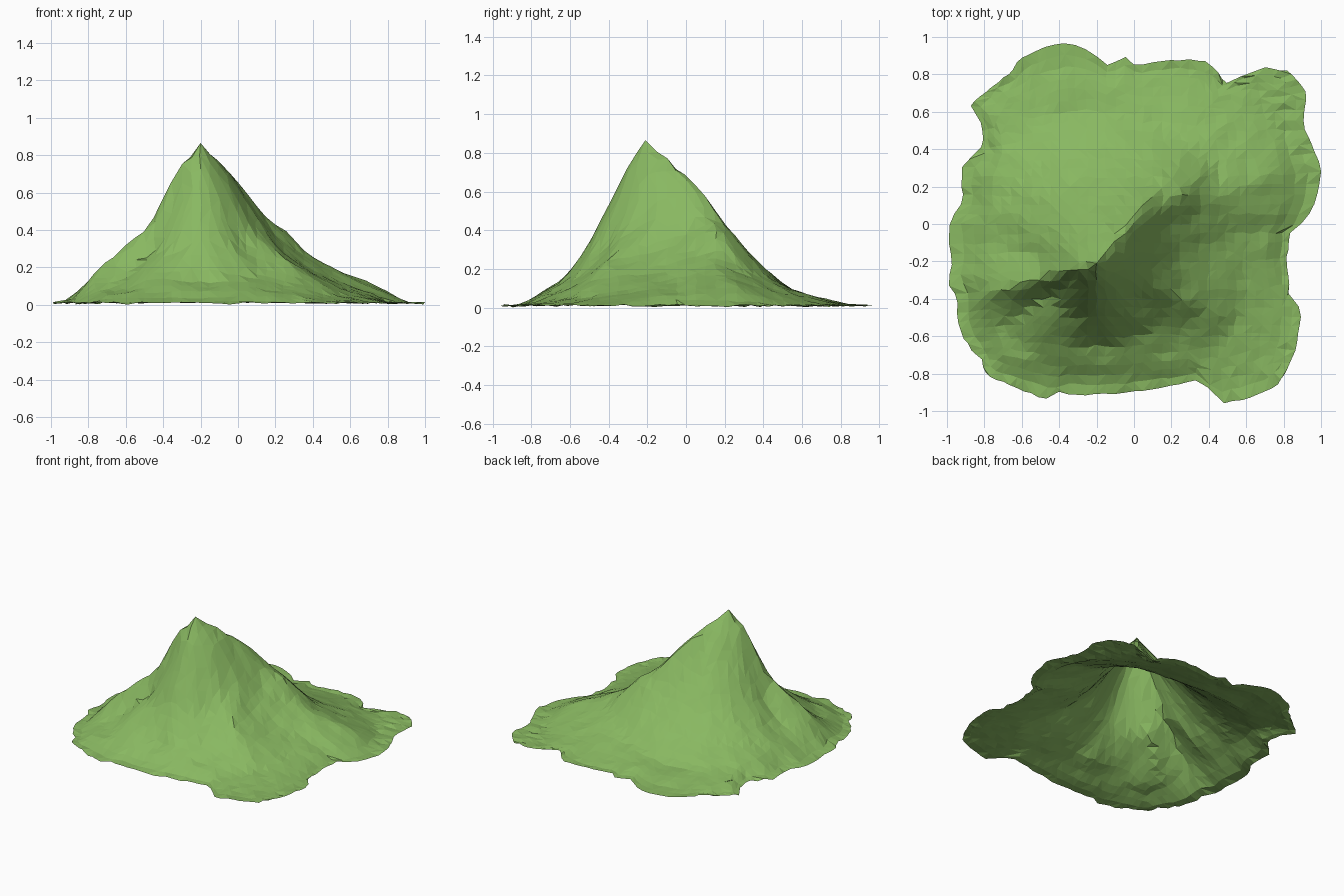
import bpy, bmesh, math, random
from mathutils import Vector, noise

random.seed(4)
cube = bpy.data.objects.get("Cube")
if cube:
    bpy.data.objects.remove(cube)

CELLS = 36
PEAK = Vector((-.2, -.21))
SUMMIT = .865

# Ragged ground outline, clockwise from the back right
OUTLINE = [
    (.92, .7), (.9, .52), (.95, .43), (1, .3), (.98, .15), (.9, 0), (.83, -.05),
    (.81, -.2), (.83, -.37), (.89, -.45), (.86, -.69), (.76, -.87), (.6, -.93),
    (.48, -.96), (.35, -.83), (.15, -.87), (.02, -.89), (-.18, -.91), (-.4, -.9),
    (-.45, -.94), (-.66, -.86), (-.78, -.81), (-.82, -.72), (-.91, -.62),
    (-.95, -.5), (-.94, -.4), (-1, -.32), (-.97, -.2), (-.99, 0), (-.91, .12),
    (-.92, .3), (-.8, .42), (-.82, .57), (-.88, .63), (-.66, .8), (-.61, .88),
    (-.47, .95), (-.38, .97), (-.25, .93), (-.12, .83), (-.07, .91), (.02, .84),
    (.38, .87), (.5, .75), (.7, .84), (.84, .81)]

# Slope heights at these distances from the summit, by compass angle
RADII = [0, .1, .2, .3, .45, .6, .8, 1, 1.25]
SLOPES = {
    0: (.73, .58, .43, .27, .17, .08, .03),
    12: (.75, .62, .47, .3, .19, .11, .05),
    27: (.77, .67, .53, .37, .28, .2, .13),
    40: (.79, .71, .61, .48, .4, .18, .09),
    51: (.79, .75, .67, .52, .36, .16, .07),
    68: (.77, .66, .54, .38, .25, .09, .04),
    90: (.74, .62, .5, .33, .19, .06, .03),
    135: (.71, .53, .4, .25, .15, .07, .03),
    172: (.74, .52, .33, .18, .09, .02, .01),
    184: (.76, .55, .36, .24, .12, .02, .01),
    196: (.77, .59, .41, .3, .16, .02, .01),
    214: (.73, .49, .29, .16, .08, .02, .01),
    235: (.71, .49, .3, .18, .07, .02, .01),
    270: (.71, .52, .31, .11, .04, .02, .01),
    318: (.7, .5, .32, .17, .09, .03, .01),
    337: (.71, .53, .38, .27, .17, .05, .02)}


def lookup(table, x):
    """Linear interpolation in a sorted list of (position, value)."""
    for (a, va), (b, vb) in zip(table, table[1:]):
        if a <= x <= b:
            return va + (vb - va) * (x - a) / (b - a)
    return table[-1][1]


def closed(table):
    """Repeat the end entries so that angles wrap around."""
    table = sorted(table, key=lambda entry: entry[0])
    first, last = table[0], table[-1]
    return [(last[0] - 360, last[1])] + table + [(first[0] + 360, first[1])]


def bearing(p):
    return math.degrees(math.atan2(p[1], p[0])) % 360


RIM = closed([(bearing(p), math.hypot(*p)) for p in OUTLINE])
PROFILES = {angle: list(zip(RADII, (SUMMIT, *heights, 0)))
            for angle, heights in SLOPES.items()}


def height(p):
    """Mountain height, blended between the slope profiles."""
    away = p - PEAK
    ring = closed([(angle, lookup(profile, away.length))
                   for angle, profile in PROFILES.items()])
    return lookup(ring, bearing(away))


def ground_point(i, j):
    """Map a square grid point into the ragged outline, with its edge fade."""
    p = Vector((2 * i / CELLS - 1, 2 * j / CELLS - 1))
    edge = max(abs(p.x), abs(p.y))
    if edge > 0:
        stretch = lookup(RIM, bearing(p)) * edge / p.length
        p *= .9 + (stretch - .9) * edge ** 3
    wobble = .009 if edge < .8 else .005
    p += Vector((random.uniform(-1, 1), random.uniform(-1, 1))) * wobble
    return p, min(1, (1 - edge) * 7)


# Terrain sheet, open underneath
bm = bmesh.new()
grid = {}
for i in range(CELLS + 1):
    for j in range(CELLS + 1):
        p, fade = ground_point(i, j)
        z = height(p)
        rough = noise.noise(Vector((p.x * 9, p.y * 9, 0)))
        z += rough * (.008 + .025 * z * (1 - z)) * fade
        z = max(z * fade, random.triangular(0, .018, .013))
        grid[i, j] = bm.verts.new((p.x, p.y, z))

# Pull the nearest point onto the summit
top = min(grid.values(), key=lambda v: (v.co.xy - PEAK).length)
top.co = (PEAK.x, PEAK.y, SUMMIT)

# Triangles, split along the higher diagonal so that ridges stay crisp
for i in range(CELLS):
    for j in range(CELLS):
        a, b = grid[i, j], grid[i + 1, j]
        c, d = grid[i + 1, j + 1], grid[i, j + 1]
        if a.co.z + c.co.z > b.co.z + d.co.z:
            bm.faces.new((a, b, c))
            bm.faces.new((a, c, d))
        else:
            bm.faces.new((a, b, d))
            bm.faces.new((b, c, d))

mesh = bpy.data.meshes.new("mountain")
bm.to_mesh(mesh)
bm.free()
mountain = bpy.data.objects.new("mountain", mesh)
bpy.context.collection.objects.link(mountain)

# Grass colour
grass = bpy.data.materials.new("grass_green")
grass.use_nodes = True
colour = (.25, .48, .12, 1)
grass.diffuse_color = colour
grass.node_tree.nodes["Principled BSDF"].inputs["Base Color"].default_value = colour
mesh.materials.append(grass)
